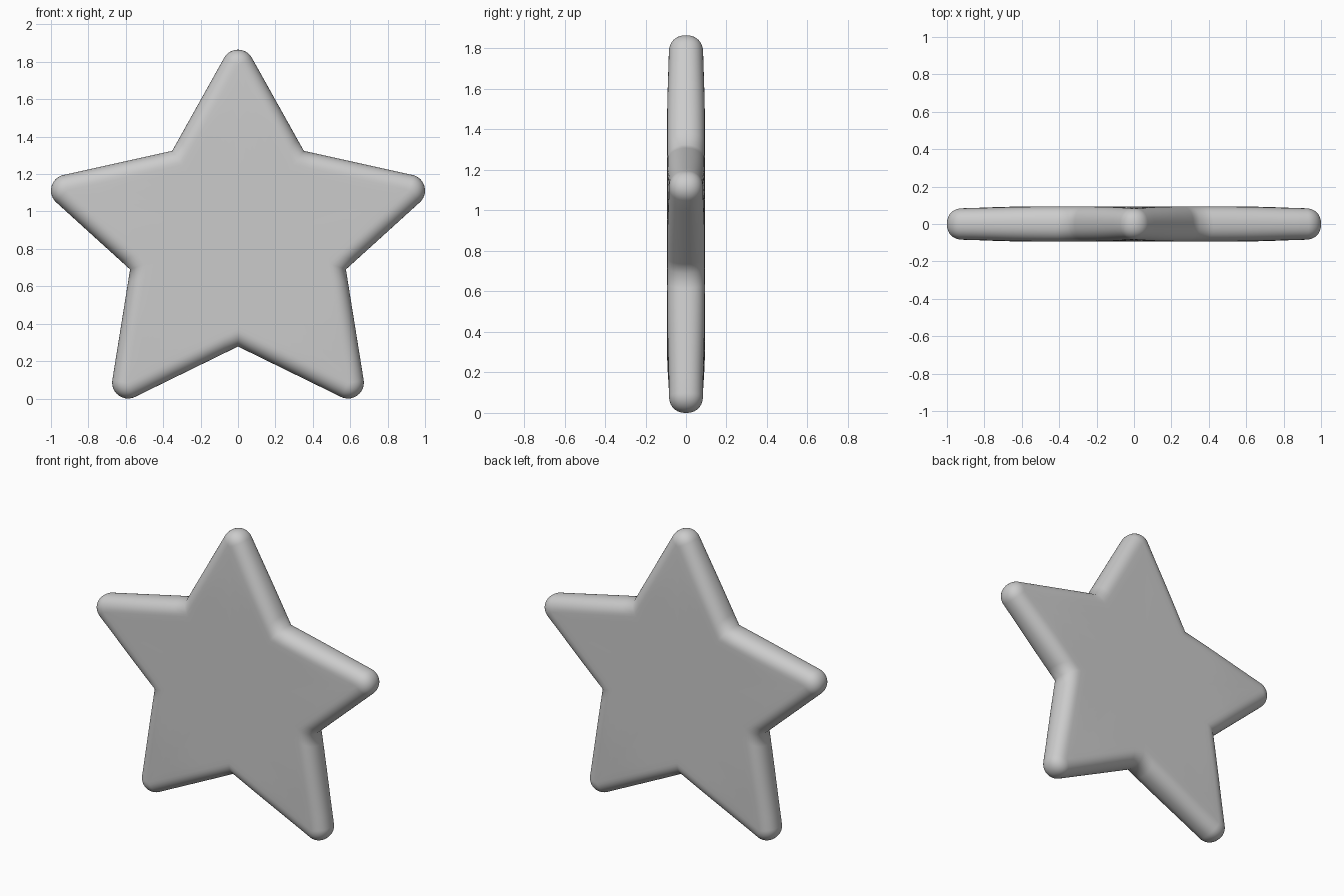
import bpy, bmesh, math
from mathutils import Vector

if "Cube" in bpy.data.objects:
    bpy.data.objects.remove(bpy.data.objects["Cube"])

RHO = 0.085          # tip and rim radius
HALF = 0.093         # half thickness
POW = 2.25           # rim roundness
CENTRE = Vector((0, 0.86))

# Tip circle centres and valley points (x, z), counter-clockwise from the top
tips = [Vector(p) for p in ((0, 1.78), (-.915, 1.112), (-.588, .085), (.588, .085), (.915, 1.112))]
valleys = [Vector(p) for p in ((-.352, 1.324), (-.577, .69), (0, .278), (.577, .69), (.352, 1.324))]


def unit(a):
    return Vector((math.cos(a), math.sin(a)))


def tangent_angle(tip, valley, sign):
    u = valley - tip
    return math.atan2(u.y, u.x) + sign * math.acos(RHO / u.length)


starts = [tangent_angle(tips[i], valleys[i - 1], 1) for i in range(5)]
ends = [tangent_angle(tips[i], valleys[i], -1) for i in range(5)]


def outline(d):
    """Star outline moved inwards by d."""
    inner = []
    for i in range(5):
        n1, n2 = unit(ends[i]), unit(starts[(i + 1) % 5])
        inner.append(valleys[i] - (n1 + n2) / (1 + n1.dot(n2)) * d)
    pts = []
    for i in range(5):
        span = (ends[i] - starts[i]) % (2 * math.pi)
        arc = [tips[i] + unit(starts[i] + span * k / 14) * (RHO - d) for k in range(15)]
        for k in range(8):
            pts.append(inner[i - 1].lerp(arc[0], k / 8))
        pts += arc
        for k in range(1, 8):
            pts.append(arc[-1].lerp(inner[i], k / 8))
    return pts


def half_thickness(p):
    t = min(max(((p - CENTRE).length - 0.6) / 0.4, 0), 1)
    return HALF * (1 - 0.1 * t * t * (3 - 2 * t))


bm = bmesh.new()


def add_ring(pts, level):
    return [bm.verts.new((p.x, level * half_thickness(p), p.y)) for p in pts]


# Rounded rim from front to back, with shrinking rings over each face
core = outline(RHO)
scales = (0.2, 0.4, 0.6, 0.8, 0.92)
rings = [add_ring([CENTRE + (p - CENTRE) * s for p in core], -1) for s in scales]
STEPS = 10
for k in range(-STEPS, STEPS + 1):
    a = math.pi / 2 * k / STEPS
    c, s = max(math.cos(a), 0) ** (2 / POW), abs(math.sin(a)) ** (2 / POW)
    if abs(k) == STEPS:
        c = 0
    rings.append(add_ring(outline(RHO * (1 - c)), math.copysign(s, k)))
rings += [add_ring([CENTRE + (p - CENTRE) * s for p in core], 1) for s in reversed(scales)]

n = len(rings[0])
for a, b in zip(rings, rings[1:]):
    for j in range(n):
        bm.faces.new((a[j], a[(j + 1) % n], b[(j + 1) % n], b[j]))
for ring, y in ((rings[0], -HALF), (rings[-1], HALF)):
    mid = bm.verts.new((CENTRE.x, y, CENTRE.y))
    for j in range(n):
        bm.faces.new((ring[j], ring[(j + 1) % n], mid))

bmesh.ops.remove_doubles(bm, verts=bm.verts, dist=0.0003)
bmesh.ops.recalc_face_normals(bm, faces=bm.faces)
for f in bm.faces:
    f.smooth = True

mesh = bpy.data.meshes.new("star")
bm.to_mesh(mesh)
bm.free()
star = bpy.data.objects.new("star", mesh)
bpy.context.collection.objects.link(star)
